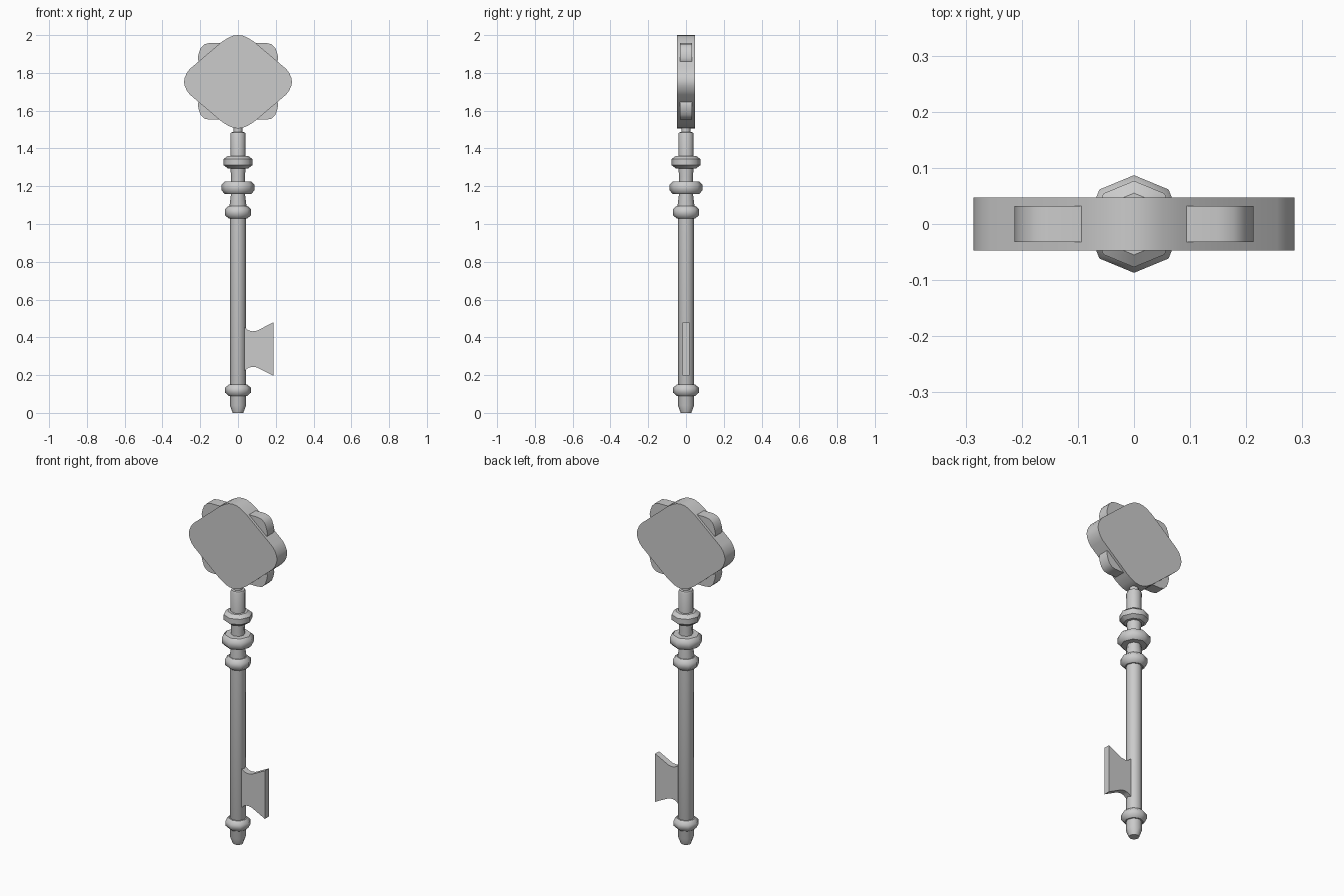
import bpy, bmesh, math

if "Cube" in bpy.data.objects:
    bpy.data.objects.remove(bpy.data.objects["Cube"])


def finish(name, bm, angle=35):
    """Turn a bmesh into an object with smooth faces and sharp creases."""
    bmesh.ops.recalc_face_normals(bm, faces=bm.faces)
    for f in bm.faces:
        f.smooth = len(f.verts) == 4
    for e in bm.edges:
        if len(e.link_faces) == 2 and e.calc_face_angle(0) > math.radians(angle):
            e.smooth = False
    mesh = bpy.data.meshes.new(name)
    bm.to_mesh(mesh)
    bm.free()
    ob = bpy.data.objects.new(name, mesh)
    bpy.context.collection.objects.link(ob)
    return ob


def turned(name, profile, sides=8):
    """Closed lathe shape from (radius, z) points, vertices on the axes."""
    bm = bmesh.new()
    rings = []
    for r, z in profile:
        rings.append([bm.verts.new((r * math.cos(2 * math.pi * i / sides),
                                    r * math.sin(2 * math.pi * i / sides), z))
                      for i in range(sides)])
    for a, b in zip(rings, rings[1:]):
        for i in range(sides):
            j = (i + 1) % sides
            bm.faces.new((a[i], a[j], b[j], b[i]))
    bm.faces.new(rings[0][::-1])
    bm.faces.new(rings[-1])
    return finish(name, bm, 50)


def plate(name, outline, half):
    """Flat outline in the xz plane, extruded to y = +-half."""
    bm = bmesh.new()
    face = bm.faces.new([bm.verts.new((x, -half, z)) for x, z in outline])
    new = bmesh.ops.extrude_face_region(bm, geom=[face])["geom"]
    verts = [v for v in new if isinstance(v, bmesh.types.BMVert)]
    bmesh.ops.translate(bm, verts=verts, vec=(0, 2 * half, 0))
    return finish(name, bm)


def four_way(quarter, cz):
    """Mirror a quarter outline, running from the top axis to the side axis."""
    half = quarter + [(x, -z) for x, z in quarter[::-1] if z > 0]
    full = half + [(-x, z) for x, z in half[::-1] if x > 0]
    return [(x, z + cz) for x, z in full]


# shaft with rounded tip, slim necks and top pin
turned("shaft", [(0.028, 0), (0.043, 0.04), (0.043, 1.06), (0.045, 1.095),
                 (0.037, 1.16), (0.037, 1.25), (0.04, 1.30), (0.041, 1.475),
                 (0.037, 1.485), (0.024, 1.487), (0.024, 1.53)])

# collars along the shaft: bottom z, top z, radius, end radius
for name, z0, z1, r, r_end in [("bottom_collar", 0.09, 0.15, 0.068, 0.05),
                               ("lower_collar", 1.03, 1.095, 0.070, 0.05),
                               ("middle_collar", 1.16, 1.225, 0.087, 0.07),
                               ("upper_collar", 1.295, 1.36, 0.077, 0.055)]:
    turned(name, [(r_end, z0), (r, z0 + 0.017), (r, z1 - 0.017), (r_end, z1)])

# bow: thick rounded diamond with a thinner four-lobed plate behind its edges
diamond = [(0, 0.247), (0.025, 0.244), (0.05, 0.234), (0.085, 0.212),
           (0.255, 0.068), (0.271, 0.047), (0.282, 0.022), (0.286, 0)]
plate("bow_diamond", four_way(diamond, 1.753), 0.047)
lobes = [(0, 0.195), (0.09, 0.203), (0.15, 0.203), (0.178, 0.197),
         (0.197, 0.178), (0.207, 0.152), (0.213, 0.125), (0.208, 0.103),
         (0.19, 0.08), (0.16, 0.0)]
plate("bow_lobes", four_way(lobes, 1.755), 0.032)

# bit: flared blade near the tip
top = [(0.02, 0.12), (0.04, 0.111), (0.055, 0.099), (0.075, 0.094),
       (0.1, 0.097), (0.187, 0.141)]
plate("bit", [(x, 0.338 + z) for x, z in top]
      + [(x, 0.338 - z) for x, z in top[::-1]], 0.018)
